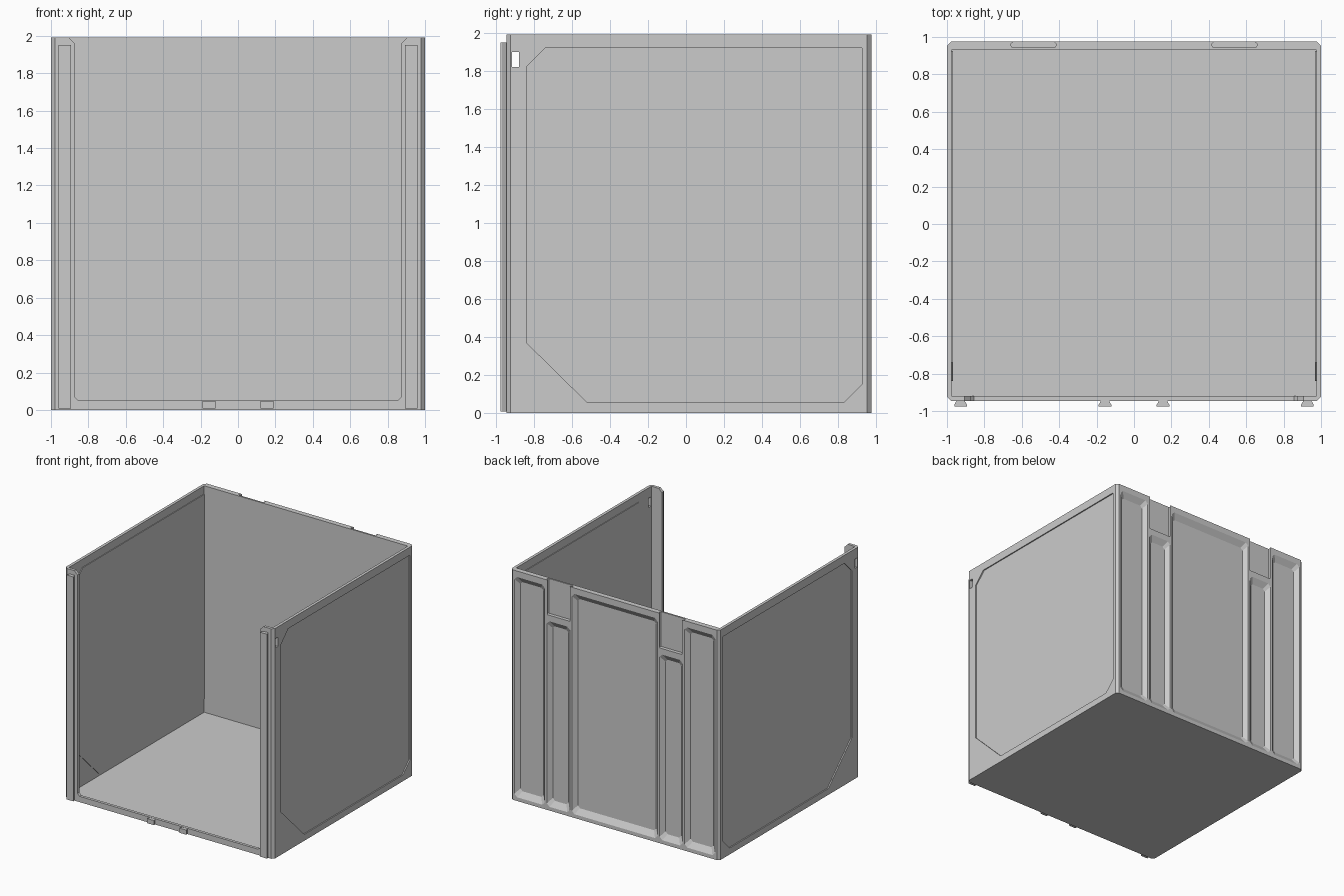
import bpy, bmesh
from mathutils import Vector

if "Cube" in bpy.data.objects:
    bpy.data.objects.remove(bpy.data.objects["Cube"])


def loft(name, bottom, top):
    """Closed solid between two matching 3D loops."""
    bm = bmesh.new()
    a = [bm.verts.new(p) for p in bottom]
    b = [bm.verts.new(p) for p in top]
    n = len(a)
    bm.faces.new(a[::-1])
    bm.faces.new(b)
    for i in range(n):
        j = (i + 1) % n
        bm.faces.new((a[i], a[j], b[j], b[i]))
    bmesh.ops.recalc_face_normals(bm, faces=bm.faces)
    me = bpy.data.meshes.new(name)
    bm.to_mesh(me)
    bm.free()
    ob = bpy.data.objects.new(name, me)
    bpy.context.collection.objects.link(ob)
    return ob


def prism_z(name, pts, z0, z1):
    return loft(name, [(x, y, z0) for x, y in pts], [(x, y, z1) for x, y in pts])


def prism_x(name, pts, x0, x1):
    return loft(name, [(x0, y, z) for y, z in pts], [(x1, y, z) for y, z in pts])


def box(name, x0, x1, y0, y1, z0, z1):
    return prism_z(name, [(x0, y0), (x1, y0), (x1, y1), (x0, y1)], z0, z1)


def octagon(x0, x1, z0, z1, c, y):
    return [(x0 + c, y, z0), (x1 - c, y, z0), (x1, y, z0 + c), (x1, y, z1 - c),
            (x1 - c, y, z1), (x0 + c, y, z1), (x0, y, z1 - c), (x0, y, z0 + c)]


def cut(target, cutter):
    cutter.hide_render = True
    mod = target.modifiers.new("cut", 'BOOLEAN')
    mod.operation = 'DIFFERENCE'
    mod.solver = 'EXACT'
    mod.object = cutter
    bpy.context.view_layer.objects.active = target
    bpy.ops.object.modifier_apply(modifier=mod.name)
    bpy.data.objects.remove(cutter, do_unlink=True)


FRONT, BACK, TOP = -0.945, 0.975, 1.99

# Outer body with chamfered vertical corners
c = 0.022
shell = prism_z("box_shell", [
    (-1 + c, FRONT), (1 - c, FRONT), (1, FRONT + c), (1, BACK - c),
    (1 - c, BACK), (-1 + c, BACK), (-1, BACK - c), (-1, FRONT + c)], 0, TOP)

# Inner cavity and front opening, leaving posts and a low front lip
cut(shell, box("cavity", -0.975, 0.975, -0.92, 0.93, 0.03, 3))
w, b, r = 0.875, 0.05, 0.02
opening = [(-w + r, b), (w - r, b), (w, b + r), (w, TOP - 0.03), (w + 0.03, TOP), (w + 0.03, 2.5),
           (-w - 0.03, 2.5), (-w - 0.03, TOP), (-w, TOP - 0.03), (-w, b + r)]
cut(shell, loft("opening", [(x, -1.2, z) for x, z in opening],
                [(x, -0.9, z) for x, z in opening]))

# Back panel recesses with sloped sides
slope, depth = 0.035, 0.032
recesses = [(-0.41, 0.41, 1.94)]
for x0, x1, z1 in ((0.67, 0.96, 1.94), (0.43, 0.65, 1.64)):
    recesses += [(x0, x1, z1), (-x1, -x0, z1)]
for x0, x1, z1 in recesses:
    s, e = slope, 0.004
    cut(shell, loft("back_recess",
                    octagon(x0 - e, x1 + e, 0.03 - e, z1 + e, 0.025, BACK + e),
                    octagon(x0 + s, x1 - s, 0.03 + s + 0.015, z1 - s - 0.015, 0.02, BACK - depth)))

# Undercut latch slots in the back, open at the top
for cx in (-0.537, 0.537):
    cut(shell, prism_z("latch_slot", [
        (cx - 0.095, BACK + 0.01), (cx - 0.125, BACK - 0.015), (cx - 0.115, BACK - 0.03),
        (cx + 0.115, BACK - 0.03), (cx + 0.125, BACK - 0.015), (cx + 0.095, BACK + 0.01)],
        1.69, 2.2))

# Side panels: shallow recess outside, matching raised pad inside
panel = [(-0.84, 1.82), (-0.74, 1.92), (0.925, 1.92), (0.925, 0.15),
         (0.83, 0.055), (-0.52, 0.055), (-0.84, 0.37)]
for side, label in ((-1, "left"), (1, "right")):
    cut(shell, prism_x("side_recess", panel, side * 0.99, side * 1.1))
    prism_x(label + "_inner_pad", panel, side * 0.969, side * 0.978)

# Slot through both side walls near the top front
cut(shell, box("side_slot", -1.2, 1.2, -0.915, -0.88, 1.82, 1.90))


def dovetail(name, cx, z1):
    y0, y1 = FRONT + 0.003, -0.975
    prism_z(name, [(cx - 0.02, y0), (cx - 0.034, y1 + 0.008), (cx - 0.034, y1),
                   (cx + 0.034, y1), (cx + 0.034, y1 + 0.008), (cx + 0.02, y0)], 0.008, z1)


# Dovetail rails on the posts and short tabs on the lip
for side, label in ((-1, "left"), (1, "right")):
    dovetail(label + "_post_rail", side * 0.927, 1.95)
    dovetail(label + "_lip_tab", side * 0.155, 0.048)
